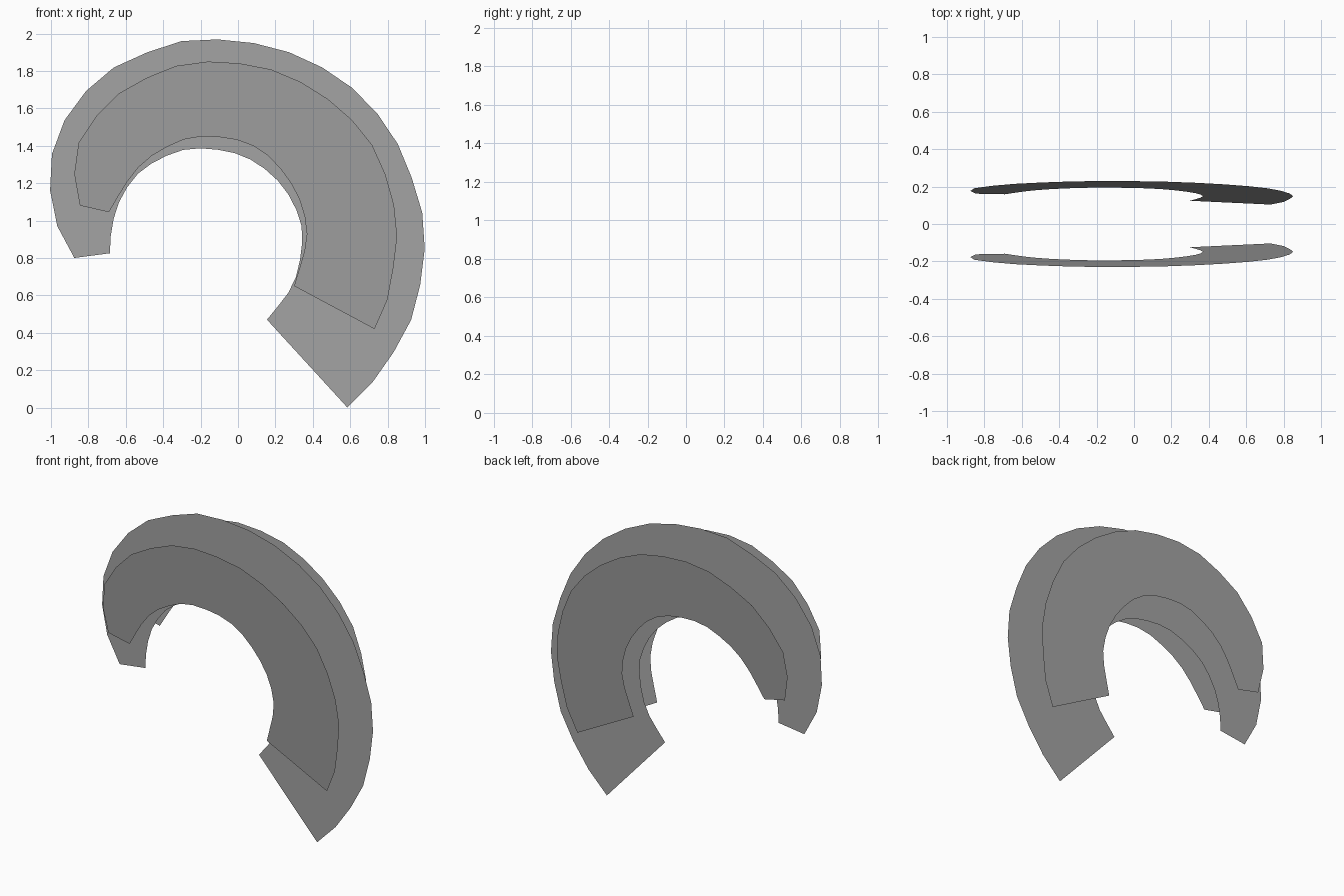
import bpy
import bmesh
from mathutils import Vector

if "Cube" in bpy.data.objects:
    bpy.data.objects.remove(bpy.data.objects["Cube"], do_unlink=True)

# Single grey finish
grey = bpy.data.materials.new("plain grey")
grey.use_nodes = True
colour = (0.37, 0.37, 0.37, 1)
grey.diffuse_color = colour
grey.node_tree.nodes["Principled BSDF"].inputs["Base Color"].default_value = colour


def smooth_path(points, segments, fine=24):
    """Curve through the points, resampled into equal straight segments."""
    pts = [Vector(p) for p in points]
    pts = [2 * pts[0] - pts[1]] + pts + [2 * pts[-1] - pts[-2]]
    dense = []
    for a, b, c, d in zip(pts, pts[1:], pts[2:], pts[3:]):
        for i in range(fine):
            t = i / fine
            dense.append(b + t * (c - a) / 2
                         + t * t * (a - 2.5 * b + 2 * c - d / 2)
                         + t ** 3 * (1.5 * (b - c) + (d - a) / 2))
    dense.append(pts[-2])
    lengths = [0.0]
    for p, q in zip(dense, dense[1:]):
        lengths.append(lengths[-1] + (q - p).length)
    result, k = [], 0
    for i in range(segments + 1):
        goal = lengths[-1] * i / segments
        while k < len(dense) - 2 and lengths[k + 1] < goal:
            k += 1
        f = (goal - lengths[k]) / (lengths[k + 1] - lengths[k])
        result.append(dense[k].lerp(dense[k + 1], f))
    return result


def crescent(name, outer, inner, segments, depth, flip=False):
    """Thin sheet between two edges; depth(z) gives its y position."""
    bm = bmesh.new()
    rows = [[bm.verts.new((p.x, depth(p.y), p.y)) for p in smooth_path(edge, segments)]
            for edge in (outer, inner)]
    for i in range(segments):
        bm.faces.new((rows[0][i], rows[0][i + 1], rows[1][i + 1], rows[1][i]))
    bm.normal_update()
    if (sum(f.normal.y for f in bm.faces) > 0) != flip:
        bmesh.ops.reverse_faces(bm, faces=bm.faces[:])
    mesh = bpy.data.meshes.new(name)
    bm.to_mesh(mesh)
    bm.free()
    mesh.materials.append(grey)
    obj = bpy.data.objects.new(name, mesh)
    bpy.context.collection.objects.link(obj)
    return obj


# Large upright middle sheet
large_outer = [(-.875, .8), (-.955, .94), (-1, 1.11), (-1, 1.28), (-.955, 1.49),
               (-.715, 1.785), (-.35, 1.945), (-.14, 1.97), (.23, 1.915), (.585, 1.73),
               (.84, 1.435), (.98, 1.06), (1, .87), (.93, .48), (.73, .15), (.585, 0)]
large_inner = [(-.685, .825), (-.68, .92), (-.64, 1.09), (-.525, 1.26), (-.335, 1.365),
               (-.175, 1.385), (.04, 1.34), (.225, 1.2), (.33, 1.01), (.34, .85),
               (.29, .65), (.155, .47)]
crescent("middle_sheet", large_outer, large_inner, 23, lambda z: 0)

# Smaller side sheets, leaning outward towards the top
small_outer = [(-.845, 1.08), (-.875, 1.24), (-.855, 1.41), (-.65, 1.67), (-.335, 1.825),
               (-.16, 1.85), (.17, 1.81), (.48, 1.65), (.72, 1.4), (.835, 1.08),
               (.85, .9), (.795, .56), (.73, .42)]
small_inner = [(-.69, 1.045), (-.58, 1.225), (-.47, 1.34), (-.3, 1.43), (-.18, 1.45),
               (.0, 1.43), (.145, 1.36), (.27, 1.22), (.34, 1.08), (.367, .9), (.3, .65)]
for name, side in (("front_sheet", -1), ("back_sheet", 1)):
    crescent(name, small_outer, small_inner, 19,
             lambda z, s=side: s * (.067 + .088 * z), flip=side > 0)
